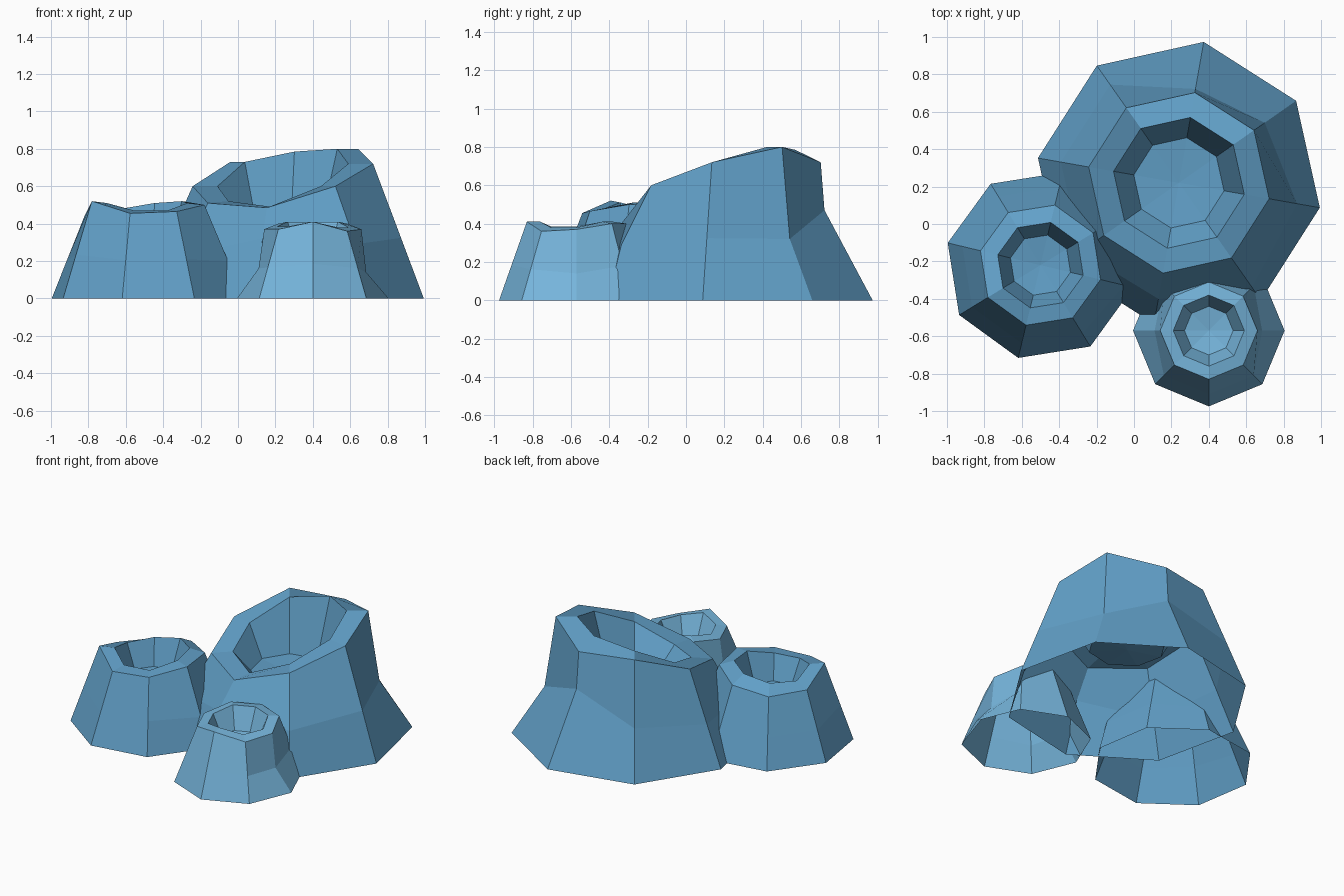
import bpy, bmesh, math

if "Cube" in bpy.data.objects:
    bpy.data.objects.remove(bpy.data.objects["Cube"])


def material(name, rgb):
    m = bpy.data.materials.new(name)
    m.diffuse_color = (*rgb, 1)
    m.use_nodes = True
    m.node_tree.nodes["Principled BSDF"].inputs["Base Color"].default_value = m.diffuse_color
    return m


blue = material("mid blue rock", (0.12, 0.35, 0.575))
pale = material("pale blue rock", (0.18, 0.46, 0.71))


def crater(name, mat, centre, phase, radii, rim_z, lip_z, floor_z, dents):
    """Eight-sided open cone: base, middle, uneven rim, inner lip, bowl floor."""
    base_r, rim_r, lip_r, floor_r = radii
    bm = bmesh.new()

    def point(k, r, z):
        a = math.radians(phase + 45 * k)
        return bm.verts.new((centre[0] + r * math.cos(a),
                             centre[1] + r * math.sin(a), z))

    rings = [[] for _ in range(5)]
    for k in range(8):
        mid = dents.get(k, (base_r + 0.45 * (rim_r - base_r), 0.45 * rim_z[k]))
        profile = [(base_r, 0), mid, (rim_r, rim_z[k]),
                   (lip_r, lip_z[k]), (floor_r, floor_z)]
        for ring, (r, z) in zip(rings, profile):
            ring.append(point(k, r, z))
    # Walls
    for lower, upper in zip(rings, rings[1:]):
        for k in range(8):
            n = (k + 1) % 8
            bm.faces.new((lower[k], lower[n], upper[n], upper[k]))
    # Bowl floor fan
    c = bm.verts.new((*centre, floor_z - 0.02))
    for k in range(8):
        bm.faces.new((rings[4][k], rings[4][(k + 1) % 8], c))
    me = bpy.data.meshes.new(name)
    bm.to_mesh(me)
    bm.free()
    me.materials.append(mat)
    ob = bpy.data.objects.new(name, me)
    bpy.context.collection.objects.link(ob)


# Tall tilted crater, dented at the back right and bulging at the front
crater("large_crater", blue, (0.24, 0.22), 80, (0.765, 0.49, 0.355, 0.245),
       (0.72, 0.73, 0.60, 0.51, 0.485, 0.60, 0.72, 0.80),
       (0.785, 0.73, 0.60, 0.52, 0.49, 0.60, 0.72, 0.80),
       0.39, {0: (0.51, 0.47), 4: (0.63, 0.32), 5: (0.68, 0.29), 7: (0.56, 0.32)})

# Medium crater on the left
crater("medium_crater", blue, (-0.5, -0.22), 166.5, (0.51, 0.33, 0.235, 0.165),
       (0.44, 0.52, 0.455, 0.465, 0.50, 0.49, 0.46, 0.43),
       (0.47, 0.51, 0.47, 0.47, 0.51, 0.52, 0.51, 0.48), 0.31,
       {4: (0.46, 0.2)})

# Small paler crater at the front right
crater("small_crater", pale, (0.4, -0.57), 270, (0.405, 0.26, 0.19, 0.13),
       (0.41, 0.36, 0.37, 0.40, 0.40, 0.40, 0.37, 0.37),
       (0.41, 0.38, 0.38, 0.41, 0.41, 0.41, 0.385, 0.385),
       0.26, {2: (0.285, 0.14), 6: (0.29, 0.16)})
